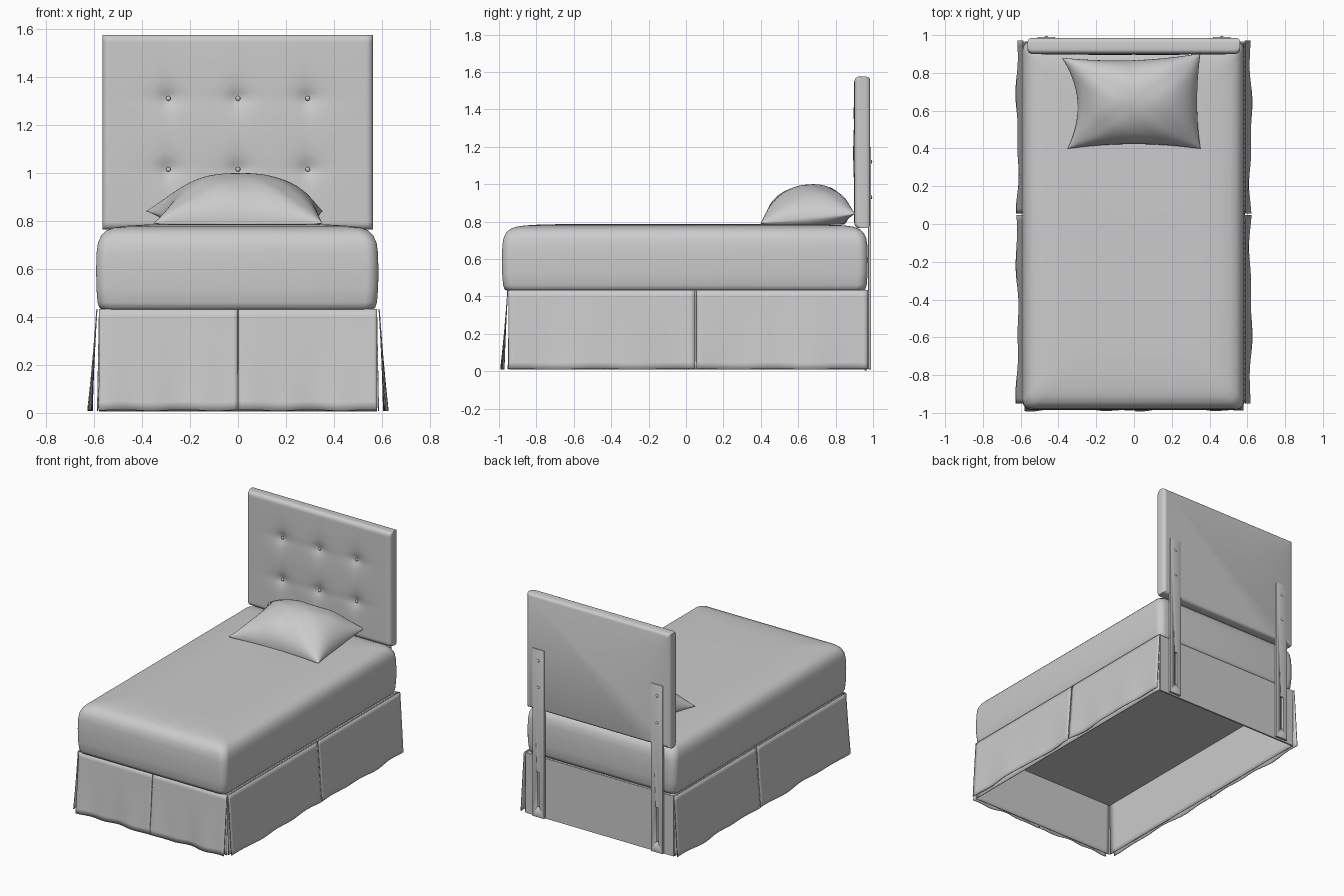
import bpy, bmesh, math, random
from mathutils import Vector

if "Cube" in bpy.data.objects:
    bpy.data.objects.remove(bpy.data.objects["Cube"])

random.seed(4)
mat = bpy.data.materials.new("plain grey")
mat.diffuse_color = (0.6, 0.6, 0.6, 1)
mat.use_nodes = True
mat.node_tree.nodes["Principled BSDF"].inputs["Base Color"].default_value = mat.diffuse_color


def finish(name, bm, angle=40):
    bmesh.ops.recalc_face_normals(bm, faces=bm.faces)
    me = bpy.data.meshes.new(name)
    bm.to_mesh(me)
    bm.free()
    me.materials.append(mat)
    ob = bpy.data.objects.new(name, me)
    bpy.context.collection.objects.link(ob)
    bpy.ops.object.select_all(action='DESELECT')
    ob.select_set(True)
    bpy.context.view_layer.objects.active = ob
    bpy.ops.object.shade_smooth_by_angle(angle=math.radians(angle))
    return ob


def sheet(bm, fn, nu, nv, ease=True):
    """Grid of faces from fn(u, v), u and v in 0..1, denser at the edges when eased."""
    e = (lambda t: 0.5 - 0.5 * math.cos(math.pi * t)) if ease else (lambda t: t)
    g = [[bm.verts.new(fn(e(i / nu), e(j / nv))) for j in range(nv + 1)] for i in range(nu + 1)]
    for i in range(nu):
        for j in range(nv):
            bm.faces.new((g[i][j], g[i + 1][j], g[i + 1][j + 1], g[i][j + 1]))


def box(name, lo, hi, bevel=0.0):
    bm = bmesh.new()
    bmesh.ops.create_cube(bm, size=1)
    for v in bm.verts:
        v.co = [(a + b) / 2 + c * (b - a) for a, b, c in zip(lo, hi, v.co)]
    if bevel:
        bmesh.ops.bevel(bm, geom=bm.edges[:], offset=bevel, segments=2, affect='EDGES', profile=0.5)
    return finish(name, bm)


def ball(name, co, r, squash=1.0):
    bm = bmesh.new()
    bmesh.ops.create_uvsphere(bm, u_segments=12, v_segments=8, radius=r)
    for v in bm.verts:
        v.co = (v.co.x + co[0], v.co.y * squash + co[1], v.co.z + co[2])
    return finish(name, bm, 60)


# Mattress: rounded-rectangle rings stacked along a profile of (z, inset)
profile = [(.43, .03), (.437, .014), (.46, .006), (.52, .001), (.60, 0), (.67, .002), (.71, .008),
           (.74, .022), (.76, .043), (.772, .075), (.779, .12), (.784, .2), (.786, .3)]
bm = bmesh.new()
rings = []
for z, inset in profile:
    hx, hy, r, ring = .588 - inset, .978 - inset, .05, []
    for k, (sx, sy) in enumerate(((1, 1), (-1, 1), (-1, -1), (1, -1))):
        for s in range(9):
            a = (k + s / 8) * math.pi / 2
            ring.append(bm.verts.new((sx * (hx - r) + r * math.cos(a) - .003,
                                      sy * (hy - r) + r * math.sin(a) - .006, z)))
    rings.append(ring)
for a, b in zip(rings, rings[1:]):
    for i in range(len(a)):
        j = (i + 1) % len(a)
        bm.faces.new((a[i], a[j], b[j], b[i]))
bm.faces.new(rings[0])
bm.faces.new(rings[-1])
finish("mattress", bm, 50)

# Deck under the mattress and the plain back panel
box("deck", (-.575, -.942, .38), (.575, .965, .432))
box("back_panel", (-.58, .955, .005), (.58, .967, .43))


# Skirt panels: thin hanging cloth, flaring and rippling towards the hem
def panel(name, a, b, out, flare=.028, wave=.006):
    a, b, out = Vector(a), Vector(b), Vector(out)
    p, q = random.uniform(0, 6), random.uniform(0, 6)

    def fn(s, t):
        ripple = math.sin(8 * s + p) + .6 * math.sin(19 * s + q)
        co = a.lerp(b, s) + out * (flare * t + wave * t * t * ripple)
        lift = .008 + .003 * t * (1 + math.sin(14 * s + q)) * (wave > 0)
        return co.x, co.y, .433 + (lift - .433) * t
    bm = bmesh.new()
    sheet(bm, fn, 36, 12, False)
    ob = finish(name, bm)
    mod = ob.modifiers.new("cloth", 'SOLIDIFY')
    mod.thickness = .005
    mod.offset = 0


for side, s in (("left", -1), ("right", 1)):
    x = .588 * s
    panel(side + "_front_skirt", (x, -.95, 0), (x, .048, 0), (s, 0, 0))
    panel(side + "_rear_skirt", (x, .056, 0), (x, .972, 0), (s, 0, 0))
    panel("foot_skirt_" + side, (.002 * s, -.953, 0), (.58 * s, -.953, 0), (0, -1, 0))
    # Lining seen through the splits
    panel(side + "_lining", (.577 * s, -.943, 0), (.577 * s, .962, 0), (s, 0, 0), .008, 0)
panel("foot_lining", (-.58, -.943, 0), (.58, -.943, 0), (0, -1, 0), .008, 0)

# Headboard: tufted front sheet, extruded back to a flat rear
tufts = [(x, z) for x in (-.29, 0, .29) for z in (1.015, 1.31)]


def headboard_front(u, v):
    x, z, r = -.564 + 1.126 * u, .765 + .81 * v, .03
    y = .9 - .008 * math.sin(math.pi * u) * math.sin(math.pi * v)
    for d in (min(u, 1 - u) * 1.126, min(v, 1 - v) * .81):
        if d < r:
            y += .8 * (r - math.sqrt(max(0, r * r - (r - d) ** 2)))
    for tx, tz in tufts:
        dx, dz = x - tx, z - tz
        y += .022 * math.exp(-math.hypot(dx, dz) / .05)
        y += .006 * math.exp(-(dx / .03) ** 2 - abs(dz) / .08)
        y += .005 * math.exp(-(dz / .03) ** 2 - abs(dx) / .08)
    return x, min(y, .94), z


bm = bmesh.new()
sheet(bm, headboard_front, 90, 70)
for y, inset in ((.962, 0), (.974, .003), (.981, .009), (.985, .02)):
    rim = [e for e in bm.edges if e.is_boundary]
    geom = bmesh.ops.extrude_edge_only(bm, edges=rim)["geom"]
    for v in (g for g in geom if isinstance(g, bmesh.types.BMVert)):
        x = max(-.564 + inset, min(.562 - inset, v.co.x))
        z = max(.765 + inset, min(1.575 - inset, v.co.z))
        v.co = (x, y, z)
bmesh.ops.remove_doubles(bm, verts=bm.verts, dist=.0002)
bmesh.ops.holes_fill(bm, edges=[e for e in bm.edges if e.is_boundary], sides=0)
finish("headboard", bm, 50)
for i, (x, z) in enumerate(tufts):
    ball(f"tuft_button_{i + 1}", (x, .915, z), .01, .7)

# Headboard legs: flat bars with an adjusting slot and two bolts each
for side, s in (("left", -1), ("right", 1)):
    x = .465 * s
    leg = box(side + "_headboard_leg", (x - .046, .974, .01), (x + .046, .99, 1.2), .002)
    slot = box(side + "_slot_cutter", (x - .012, .95, .08), (x + .012, 1.02, .33), .004)
    slot.hide_render = True
    slot.hide_viewport = True
    cut = leg.modifiers.new("slot", 'BOOLEAN')
    cut.operation = 'DIFFERENCE'
    cut.object = slot
    for i, z in enumerate((.93, 1.12)):
        ball(f"{side}_leg_bolt_{i + 1}", (x, .99, z), .01, .6)


# Pillow: two bulging sheets meeting at a seam, with pinched edges
def pillow_side(top):
    def fn(u, v):
        u, v = 2 * u - 1, 2 * v - 1
        left = max(0, -u)
        x = u * (.352 - .018 * (1 - v * v)) - .03 * left * (1 + v) / 2 + .05 * left * (1 - v * v)
        y = .645 + v * (.247 - .025 * (1 - u * u)) + .012 * u * v * (v > 0)
        back = (v + 1) / 2
        seam = .79 + back * (.05 * abs(u) + .035 * (1 - u * u))
        bu, bv = max(0, 1 - u * u), max(0, 1 - v * v)
        body = bu * bv
        if not top:
            return x, y, max(.783, seam - .12 * body ** .6)
        crease = .012 * math.exp(-((abs(u) - abs(v)) / .2) ** 2) * abs(u) * body ** .5
        fold = .006 * math.sin(9 * u + 4 * v) * abs(v) * body ** .5
        return x, y, seam + .19 * bu ** .55 * bv ** .45 - crease + fold
    return fn


bm = bmesh.new()
sheet(bm, pillow_side(True), 44, 36)
sheet(bm, pillow_side(False), 44, 36)
bmesh.ops.remove_doubles(bm, verts=bm.verts, dist=.0004)
finish("pillow", bm, 60)
